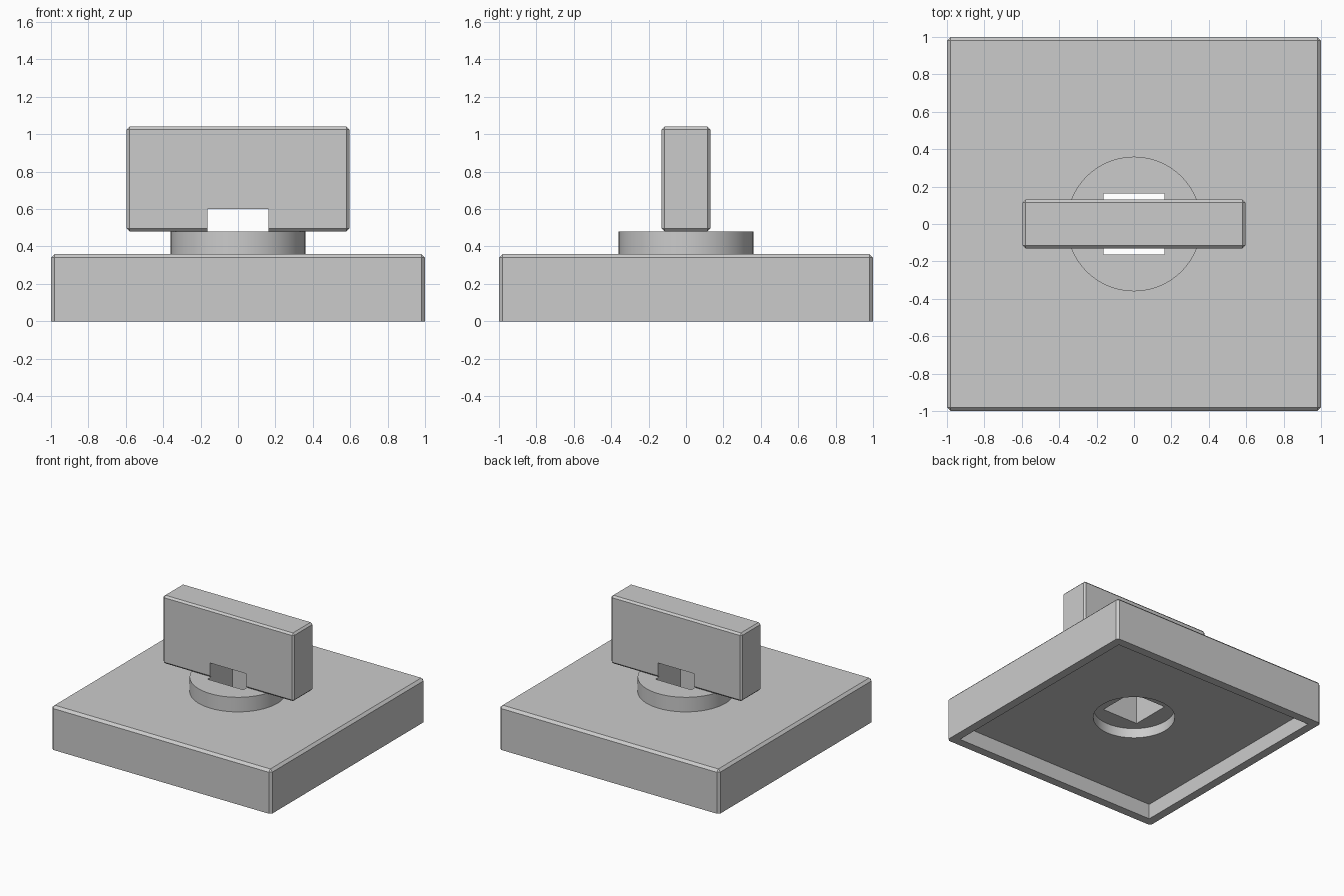
import bpy, bmesh

if "Cube" in bpy.data.objects:
    bpy.data.objects.remove(bpy.data.objects["Cube"])


def box(name, x, y, z0, z1, chamfer=0, keep_bottom=False):
    """Box centred on x/y with half sizes x, y; optional chamfered edges."""
    bm = bmesh.new()
    bmesh.ops.create_cube(bm, size=2)
    for v in bm.verts:
        v.co = (v.co.x * x, v.co.y * y, z1 if v.co.z > 0 else z0)
    if chamfer:
        edges = [e for e in bm.edges
                 if not (keep_bottom and all(v.co.z == z0 for v in e.verts))]
        bmesh.ops.bevel(bm, geom=edges, offset=chamfer, segments=1,
                        profile=0.5, affect='EDGES')
    bmesh.ops.recalc_face_normals(bm, faces=bm.faces)
    mesh = bpy.data.meshes.new(name)
    bm.to_mesh(mesh)
    bm.free()
    ob = bpy.data.objects.new(name, mesh)
    bpy.context.collection.objects.link(ob)
    return ob


def cylinder(name, r, z0, z1):
    bpy.ops.mesh.primitive_cylinder_add(vertices=64, radius=r, depth=z1 - z0,
                                        location=(0, 0, (z0 + z1) / 2))
    ob = bpy.context.object
    ob.name = name
    return ob


def boolean(ob, other, op='DIFFERENCE'):
    mod = ob.modifiers.new(other.name, 'BOOLEAN')
    mod.operation, mod.solver, mod.object = op, 'EXACT', other
    other.hide_render = True
    other.hide_set(True)


# Main parts
base = box("base_plate", 1, 1, 0, 0.36, 0.02, keep_bottom=True)
handle = box("handle", 0.595, 0.13, 0.48, 1.04, 0.015)
boss = cylinder("boss", 0.36, 0.25, 0.48)

# Cutters: shallow underside, round socket, square hole reaching the handle
underside = box("underside_cutter", 0.93, 0.93, -0.2, 0.125)
socket = cylinder("socket_cutter", 0.307, 0.0, 0.205)
square = box("square_hole_cutter", 0.163, 0.163, -0.1, 0.6)

boolean(base, boss, 'UNION')
for cutter in (underside, socket, square):
    boolean(base, cutter)
boolean(handle, square)

# Bake the cuts and smooth the round walls
for ob in (base, handle):
    bpy.ops.object.select_all(action='DESELECT')
    ob.select_set(True)
    bpy.context.view_layer.objects.active = ob
    for mod in list(ob.modifiers):
        bpy.ops.object.modifier_apply(modifier=mod.name)
    bpy.ops.object.shade_smooth_by_angle(angle=0.5)

# Remove the helpers
for ob in (boss, underside, socket, square):
    bpy.data.objects.remove(ob)
